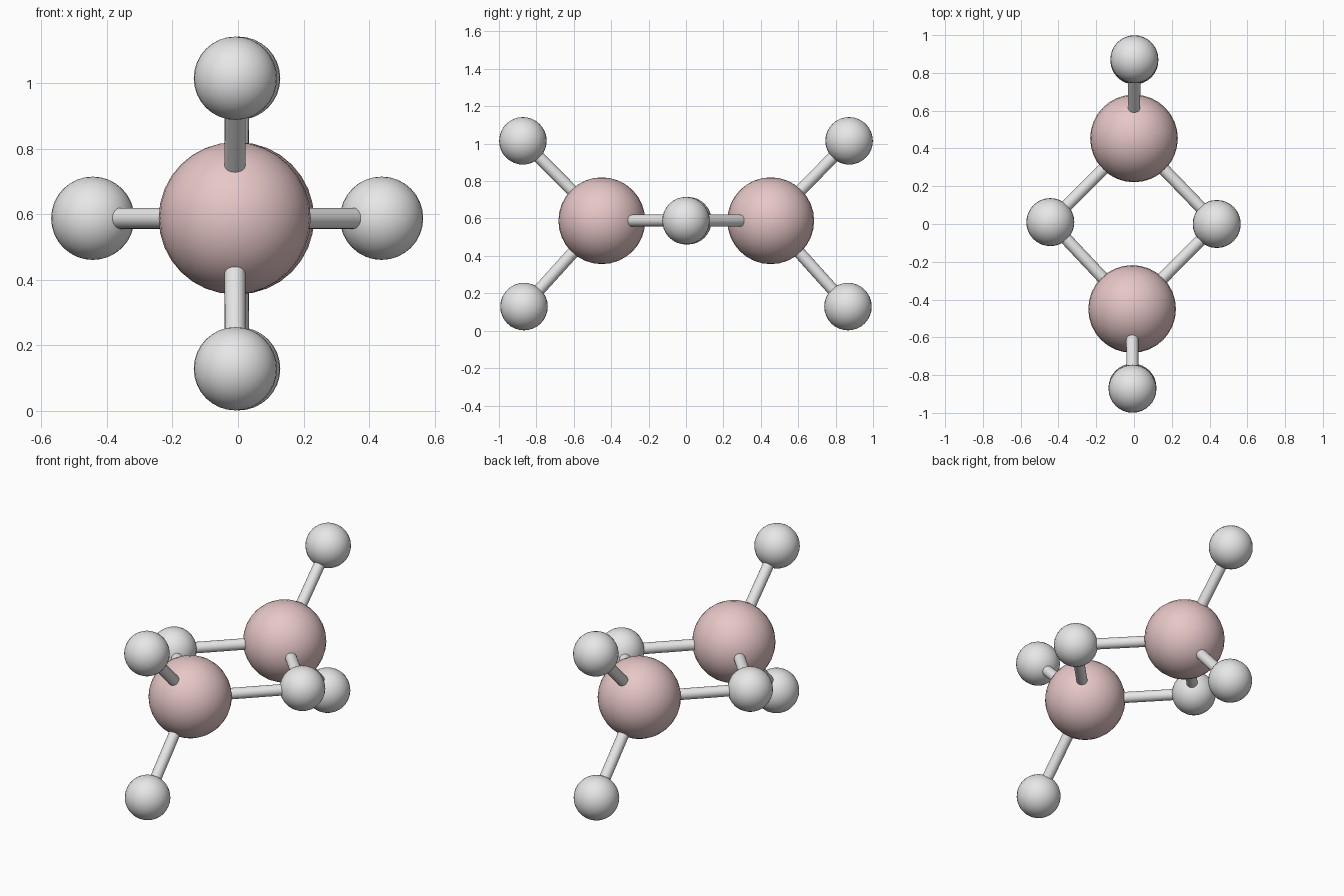
import bpy
import math
from mathutils import Vector

if "Cube" in bpy.data.objects:
    bpy.data.objects.remove(bpy.data.objects["Cube"])


def material(name, rgb):
    m = bpy.data.materials.new(name)
    m.diffuse_color = (*rgb, 1.0)
    m.use_nodes = True
    m.node_tree.nodes["Principled BSDF"].inputs["Base Color"].default_value = m.diffuse_color
    return m


GREY = material("light grey", (0.80, 0.80, 0.80))
PINK = material("dusty pink", (0.80, 0.57, 0.57))


def finish(name, mat):
    ob = bpy.context.object
    ob.name = name
    ob.data.materials.append(mat)
    bpy.ops.object.shade_smooth_by_angle(angle=math.radians(40))
    return ob


def ball(name, centre, radius, mat):
    bpy.ops.mesh.primitive_uv_sphere_add(segments=32, ring_count=16,
                                         radius=radius, location=centre)
    return finish(name, mat)


def rod(name, a, b, radius=0.032):
    a, b = Vector(a), Vector(b)
    d = b - a
    bpy.ops.mesh.primitive_cylinder_add(vertices=24, radius=radius, depth=d.length,
                                        location=(a + b) / 2,
                                        rotation=d.to_track_quat('Z', 'Y').to_euler())
    return finish(name, GREY)


# Atom positions: two large centres, two bridging balls, four outer balls
large = {"front": (-0.01, -0.45, 0.588), "back": (0.0, 0.453, 0.588)}
bridges = {"left": (-0.443, 0.01, 0.588), "right": (0.438, 0.0, 0.588)}
outer_x = {"front": -0.008, "back": 0.002}

for side, centre in large.items():
    ball(f"large_ball_{side}", centre, 0.232, PINK)
    # Outer balls, above and below
    s = -1 if side == "front" else 1
    for level, y, z in (("upper", 0.872, 1.015), ("lower", 0.866, 0.129)):
        p = (outer_x[side], s * y, z)
        ball(f"outer_ball_{side}_{level}", p, 0.127, GREY)
        rod(f"outer_rod_{side}_{level}", centre, p)
    # Rods to the bridging balls
    for b, p in bridges.items():
        rod(f"bridge_rod_{side}_{b}", centre, p)

for b, p in bridges.items():
    ball(f"bridge_ball_{b}", p, 0.127, GREY)
